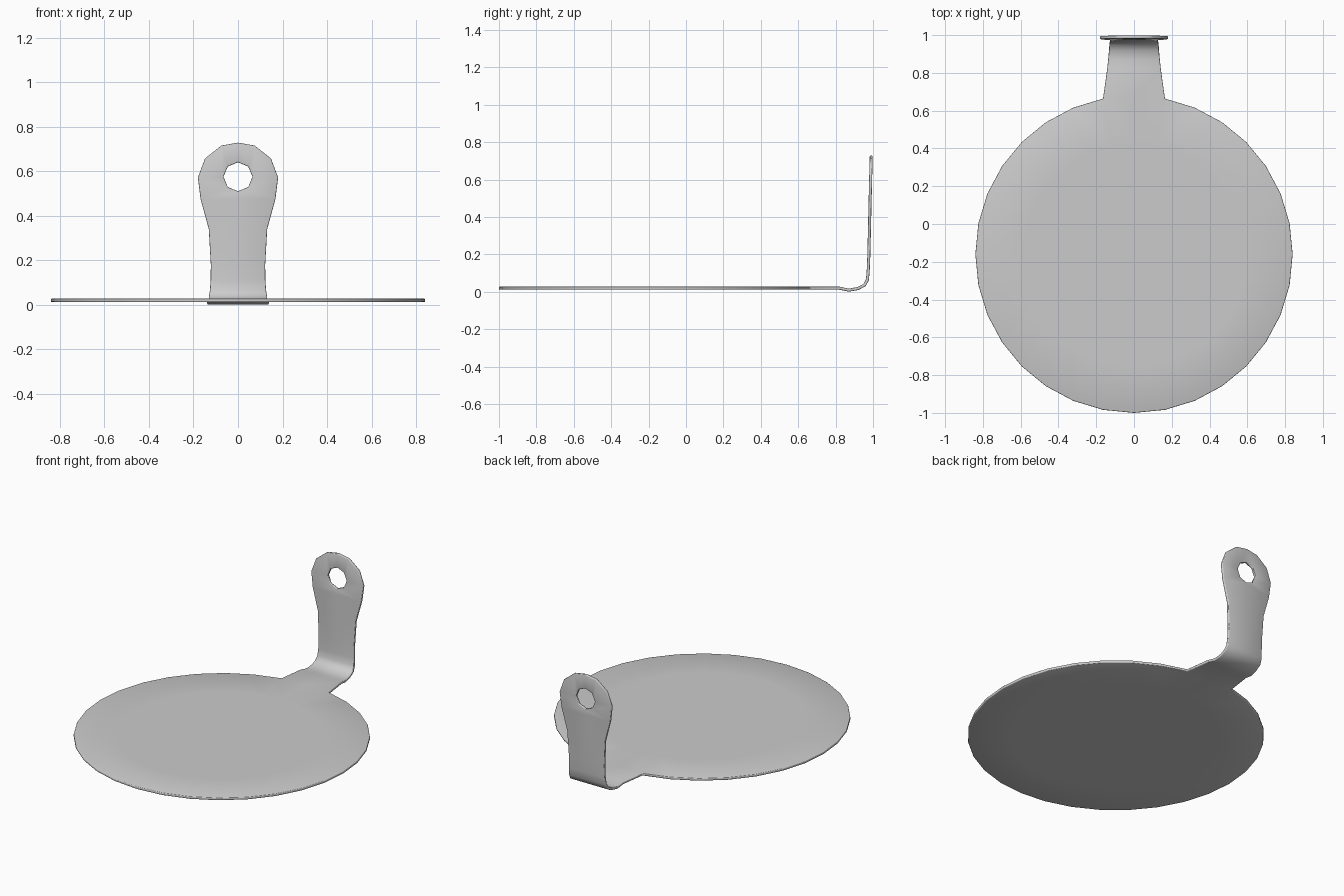
import bpy, bmesh, math

if "Cube" in bpy.data.objects:
    bpy.data.objects.remove(bpy.data.objects["Cube"])

R, CY, Z0 = 0.84, -0.16, 0.02          # plate radius, centre y, mid height
SEG = 32

bm = bmesh.new()


def quad_strip(a, b):
    """Bridge two equally long rows of vertices."""
    for i in range(len(a) - 1):
        bm.faces.new((a[i], b[i], b[i + 1], a[i + 1]))


def ring(r):
    """Right half of a plate ring, from the back (+y) round to the front."""
    pts = []
    for k in range(SEG // 2 + 1):
        t = 2 * math.pi * k / SEG
        x = 0 if k in (0, SEG // 2) else r * math.sin(t)
        pts.append(bm.verts.new((x, CY + r * math.cos(t), Z0)))
    return pts


# Round plate: rim, inner ring and centre fan (right half)
rim, inner = ring(R), ring(R * 0.7)
rim[0].co.y = rim[1].co.y               # flat where the handle joins
quad_strip(inner, rim)
centre = bm.verts.new((0, CY, Z0))
for a, b in zip(inner, inner[1:]):
    bm.faces.new((centre, a, b))

# Bent handle strip: (half width, y, z)
row = [rim[0], rim[1]]
for w, y, z in [(0.142, 0.82, 0.02), (0.137, 0.87, 0.0095), (0.132, 0.92, 0.018),
                (0.13, 0.955, 0.037), (0.126, 0.97, 0.065), (0.123, 0.974, 0.11),
                (0.122, 0.977, 0.18), (0.131, 0.981, 0.34), (0.168, 0.984, 0.475)]:
    new = [bm.verts.new((0, y, z)), bm.verts.new((w, y, z))]
    quad_strip(row, new)
    row = new


# Eye of the handle: outer outline around an octagonal hole
def head(x, z):
    return bm.verts.new((x, 0.984 + (z - 0.475) * 0.025, z))


outer = row + [head(x, z) for x, z in
               [(0.18, 0.572), (0.148, 0.657), (0.075, 0.715), (0, 0.728)]]
hole = [head(0.065 * math.sin(k * math.pi / 4) if k < 4 else 0,
             0.575 - 0.065 * math.cos(k * math.pi / 4)) for k in range(5)]
quad_strip(hole[:3], outer[:3])
bm.faces.new((hole[2], outer[2], outer[3]))
quad_strip(hole[2:], outer[3:])

bmesh.ops.recalc_face_normals(bm, faces=bm.faces[:])
me = bpy.data.meshes.new("plate_with_handle")
bm.to_mesh(me)
bm.free()
ob = bpy.data.objects.new("plate_with_handle", me)
bpy.context.collection.objects.link(ob)
for p in me.polygons:
    p.use_smooth = True

# Mirror the half, give the sheet thickness, soften its edges
m = ob.modifiers.new("mirror", 'MIRROR')
m.use_clip = True
s = ob.modifiers.new("thickness", 'SOLIDIFY')
s.thickness = 0.016
s.offset = 0
s.use_even_offset = True
b = ob.modifiers.new("soft_edge", 'BEVEL')
b.width = 0.004
b.segments = 2
b.limit_method = 'ANGLE'
b.angle_limit = math.radians(60)
